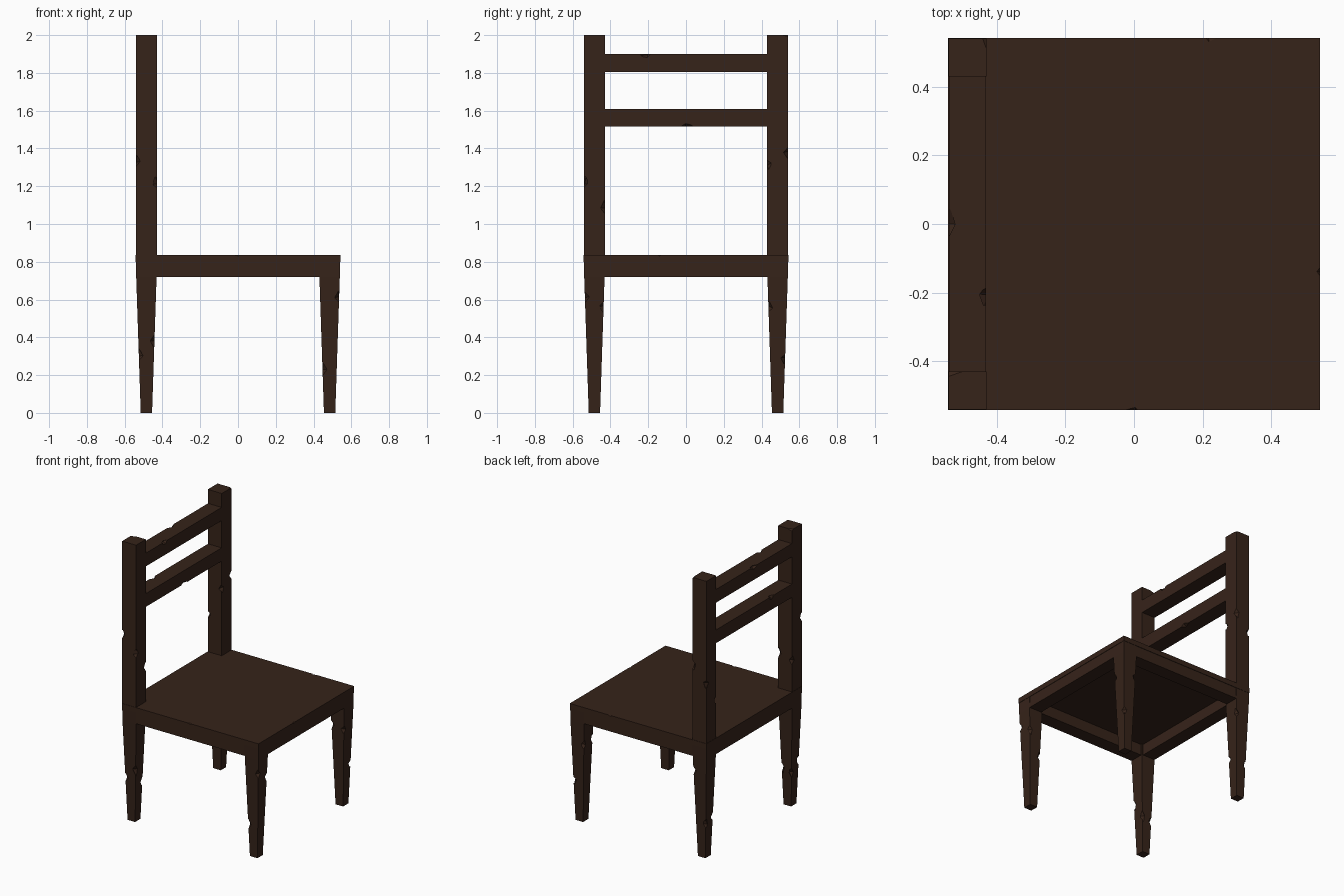
import bpy, bmesh, random
from mathutils import Matrix, Euler, Vector

if "Cube" in bpy.data.objects:
    bpy.data.objects.remove(bpy.data.objects["Cube"])

random.seed(4)
wood = bpy.data.materials.new("dark_wood")
wood.diffuse_color = (0.037, 0.017, 0.010, 1)
wood.use_nodes = True
wood.node_tree.nodes["Principled BSDF"].inputs["Base Color"].default_value = wood.diffuse_color
C = 0.485      # leg centre
H = 0.055      # half thickness of posts and rails
LEG = [(0, 0.03), (0.72, 0.054), (0.805, H)]
POST = LEG + [(2.0, H)]
chips = []     # (point on an edge, direction axis of that edge)
parts = []


def finish(name, bm):
    bmesh.ops.recalc_face_normals(bm, faces=bm.faces)
    me = bpy.data.meshes.new(name)
    bm.to_mesh(me)
    bm.free()
    ob = bpy.data.objects.new(name, me)
    bpy.context.collection.objects.link(ob)
    return ob


def add_part(name, bm):
    ob = finish(name, bm)
    ob.data.materials.append(wood)
    parts.append(ob)


def box(name, lo, hi):
    lo, hi = Vector(lo), Vector(hi)
    bm = bmesh.new()
    bmesh.ops.create_cube(bm, size=1, matrix=Matrix.Translation((lo + hi) / 2)
                          @ Matrix.Diagonal((*(hi - lo), 1)))
    add_part(name, bm)


def post(name, cx, cy, sections):
    bm = bmesh.new()
    rings = [[bm.verts.new((cx + sx * h, cy + sy * h, z))
              for sx, sy in ((-1, -1), (1, -1), (1, 1), (-1, 1))] for z, h in sections]
    for a, b in zip(rings, rings[1:]):
        for i in range(4):
            j = (i + 1) % 4
            bm.faces.new((a[i], a[j], b[j], b[i]))
    bm.faces.new(rings[0])
    bm.faces.new(rings[-1])
    add_part(name, bm)


# legs and back posts, with chips scattered along their vertical edges
for side, sy in (("right", -1), ("left", 1)):
    post(f"front_leg_{side}", C, sy * C, LEG)
    post(f"back_post_{side}", -C, sy * C, POST)
    for cx in (-C, C):
        for ex in (-1, 1):
            for ey in (-1, 1):
                z = random.uniform(0.2, 0.65)
                h = 0.03 + 0.024 * z / 0.72
                chips.append(((cx + ex * h, sy * C + ey * h, z), 2))
    for ex in (-1, 1):
        for ey in (-1, 1):
            chips.append(((-C + ex * H, sy * C + ey * H, random.uniform(0.95, 1.45)), 2))

# seat board and apron frame
box("seat", (-0.542, -0.542, 0.80), (0.542, 0.542, 0.837))
for s, a, b in ((-1, "back", "right"), (1, "front", "left")):
    i, o = sorted((s * 0.44, s * 0.539))
    box(f"apron_{a}", (i, -0.44, 0.72), (o, 0.44, 0.802))
    box(f"apron_{b}", (-0.44, i, 0.72), (0.44, o, 0.802))

# back rails
box("back_rail_lower", (-0.539, -0.44, 1.515), (-0.431, 0.44, 1.61))
box("back_rail_upper", (-0.539, -0.44, 1.805), (-0.431, 0.44, 1.90))

# chips on seat edges, rails and post tops
chips += [((0, -0.55, 0.845), 0), ((0.22, 0.55, 0.845), 0), ((0.55, -0.14, 0.845), 1),
          ((-0.43, -0.21, 1.90), 1), ((-0.54, 0.0, 1.90), 1), ((-0.43, 0, 1.512), 1),
          ((-0.54, -0.2, 1.61), 1),
          ((-0.43, 0.55, 2.01), 1), ((-0.54, -0.43, 2.01), 0), ((-0.55, 0.55, 2.01), 0)]

# small slanted diamonds used as chip cutters
bm = bmesh.new()
for p, axis in chips:
    s = [0.024, 0.024, 0.024]
    s[axis] = random.uniform(0.035, 0.05)
    rot = Euler([random.uniform(-0.3, 0.3) for _ in range(3)]).to_matrix().to_4x4()
    m = Matrix.Translation(p) @ rot @ Matrix.Diagonal((*s, 1))
    v = [bm.verts.new(m @ Vector(c)) for c in
         ((1, 0, 0), (0, 1, 0), (-1, 0, 0), (0, -1, 0), (0, 0, 1), (0, 0, -1))]
    for i in range(4):
        j = (i + 1) % 4
        bm.faces.new((v[i], v[j], v[4]))
        bm.faces.new((v[j], v[i], v[5]))
cutter = finish("chip_cutters", bm)
cutter.data.materials.append(wood)
cutter.hide_render = True
cutter.hide_viewport = True

for ob in parts:
    mod = ob.modifiers.new("chips", 'BOOLEAN')
    mod.operation = 'DIFFERENCE'
    mod.solver = 'EXACT'
    mod.object = cutter
